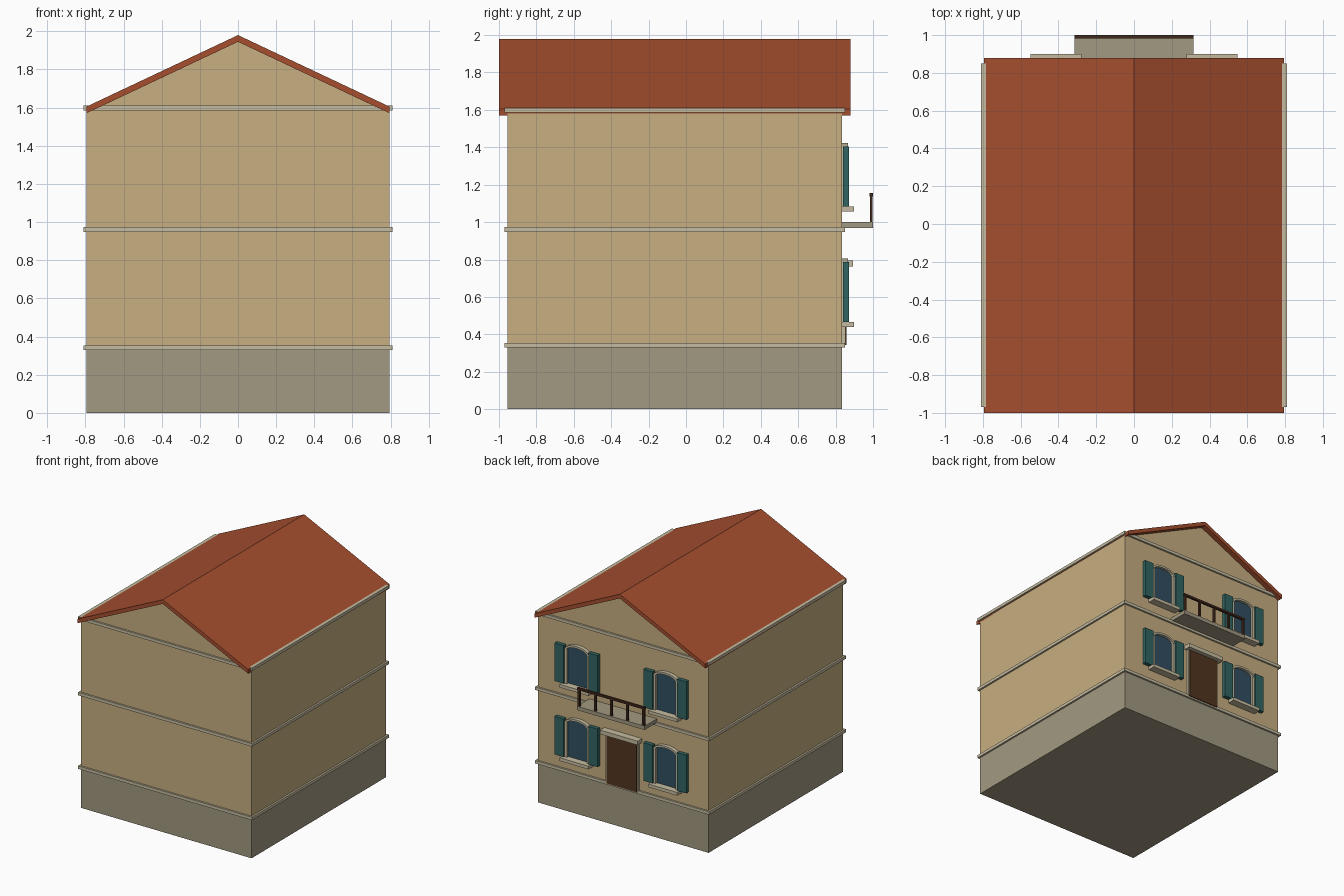
import bpy, bmesh, math

if "Cube" in bpy.data.objects:
    bpy.data.objects.remove(bpy.data.objects["Cube"], do_unlink=True)


def material(name, rgb):
    m = bpy.data.materials.new(name)
    m.use_nodes = True
    colour = (*rgb, 1)
    m.diffuse_color = colour
    m.node_tree.nodes["Principled BSDF"].inputs["Base Color"].default_value = colour
    return m


PLASTER = material("ochre plaster", (0.57, 0.43, 0.22))
STONE = material("grey stone", (0.36, 0.32, 0.22))
TRIM = material("pale trim", (0.56, 0.50, 0.35))
TILE = material("red roof tile", (0.38, 0.078, 0.028))
SHUTTER = material("teal shutter", (0.03, 0.13, 0.12))
GLASS = material("dark blue glass", (0.03, 0.08, 0.12))
WOOD = material("brown door wood", (0.085, 0.036, 0.014))
IRON = material("dark railing", (0.055, 0.022, 0.012))


def prism(name, profile, y0, y1, mat):
    """Extrude an x-z outline from y0 to y1."""
    bm = bmesh.new()
    face = bm.faces.new([bm.verts.new((x, y0, z)) for x, z in profile])
    out = bmesh.ops.extrude_face_region(bm, geom=[face])
    moved = [v for v in out["geom"] if isinstance(v, bmesh.types.BMVert)]
    bmesh.ops.translate(bm, verts=moved, vec=(0, y1 - y0, 0))
    bmesh.ops.recalc_face_normals(bm, faces=bm.faces)
    mesh = bpy.data.meshes.new(name)
    bm.to_mesh(mesh)
    bm.free()
    mesh.materials.append(mat)
    obj = bpy.data.objects.new(name, mesh)
    bpy.context.collection.objects.link(obj)
    return obj


def box(name, x0, x1, y0, y1, z0, z1, mat):
    return prism(name, [(x0, z0), (x1, z0), (x1, z1), (x0, z1)], y0, y1, mat)


W = 0.795                    # half width of the house
FRONT, BACK = -0.955, 0.835  # wall planes

# Plinth and plastered walls with gables
box("plinth", -W, W, FRONT, BACK, 0, 0.34, STONE)
prism("walls", [(-W, 0.34), (W, 0.34), (W, 1.58), (0, 1.95), (-W, 1.58)],
      FRONT, BACK, PLASTER)

# Trim bands around each floor
for name, z in (("lower", 0.342), ("middle", 0.961), ("eaves", 1.598)):
    box(name + "_band", -W - 0.015, W + 0.015, FRONT - 0.015, BACK + 0.015,
        z - 0.0125, z + 0.0125, TRIM)

# Pitched roof slab
prism("roof", [(-W, 1.57), (0, 1.945), (W, 1.57), (W, 1.605), (0, 1.98), (-W, 1.605)],
      -1.0, 0.88, TILE)


def window(name, cx, z):
    """Window with its shutters, frame, arch and sill; z is the sill top."""
    box(name + "_glass", cx - 0.095, cx + 0.095, BACK, BACK + 0.008, z, z + 0.29, GLASS)
    for s, side in ((-1, "right"), (1, "left")):
        a, b = sorted((cx + s * 0.115, cx + s * 0.2))
        box(f"{name}_{side}_shutter", a, b, BACK + 0.004, 0.872, z, z + 0.32, SHUTTER)
        a, b = sorted((cx + s * 0.093, cx + s * 0.113))
        box(f"{name}_{side}_jamb", a, b, BACK, 0.862, z, z + 0.295, TRIM)
    # Shallow arch over the opening
    steps = 10
    angles = [math.pi * i / steps for i in range(steps + 1)]
    outer = [(cx + 0.113 * math.cos(t), z + 0.29 + 0.05 * math.sin(t)) for t in angles]
    inner = [(cx + 0.095 * math.cos(t), z + 0.288 + 0.035 * math.sin(t)) for t in angles]
    prism(name + "_arch", outer + inner[::-1], BACK, 0.866, TRIM)
    prism(name + "_arch_glass", inner, BACK, BACK + 0.008, GLASS)
    box(name + "_sill", cx - 0.135, cx + 0.135, BACK, 0.899, z - 0.027, z, TRIM)


for floor, z in (("ground", 0.466), ("upper", 1.084)):
    for s, side in ((-1, "right"), (1, "left")):
        window(f"{floor}_{side}_window", s * 0.413, z)

# Door with jambs and lintel
box("door", -0.14, 0.14, BACK, 0.857, 0.342, 0.765, WOOD)
for s, side in ((-1, "right"), (1, "left")):
    a, b = sorted((s * 0.14, s * 0.152))
    box(side + "_door_jamb", a, b, BACK, 0.854, 0.354, 0.765, TRIM)
box("door_lintel", -0.175, 0.175, BACK, 0.893, 0.762, 0.796, TRIM)

# Balcony with posts and handrail
box("balcony_slab", -0.315, 0.315, BACK, 1.0, 0.968, 1.0, STONE)
for i in range(5):
    x = -0.3 + 0.15 * i
    box(f"balcony_post_{i + 1}", x - 0.009, x + 0.009, 0.983, 0.998, 1.0, 1.145, IRON)
box("balcony_handrail", -0.315, 0.315, 0.981, 1.0, 1.138, 1.156, IRON)
